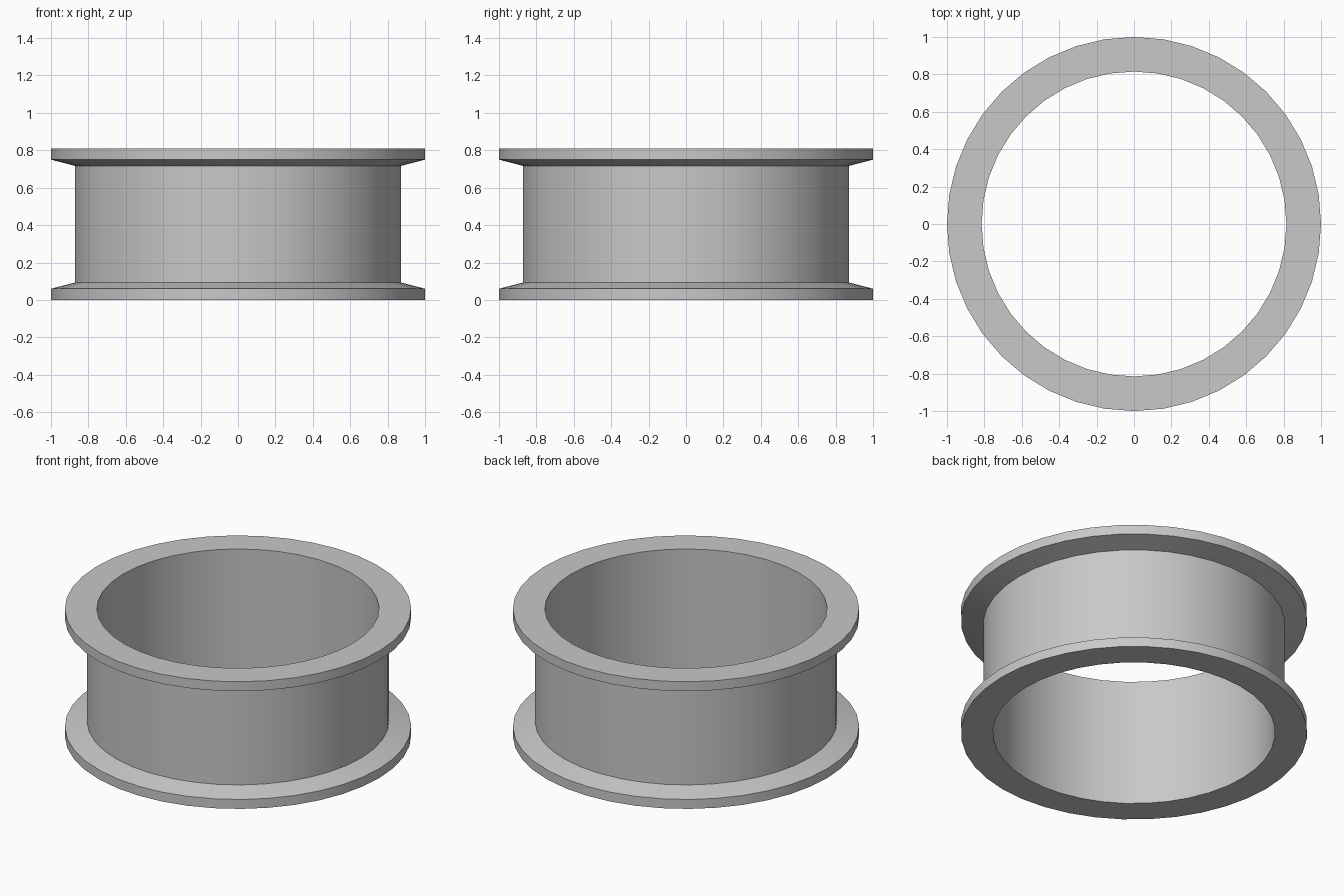
import bpy
import bmesh
import math

cube = bpy.data.objects.get("Cube")
if cube:
    bpy.data.objects.remove(cube, do_unlink=True)

SEGMENTS = 40
HEIGHT = 0.81
BORE, WALL, RIM = 0.815, 0.872, 1.0
LIP, SLOPE = 0.06, 0.093

# Single grey material
grey = bpy.data.materials.new("light grey")
grey.use_nodes = True
colour = (0.58, 0.58, 0.58, 1)
grey.diffuse_color = colour
grey.node_tree.nodes["Principled BSDF"].inputs["Base Color"].default_value = colour

# Closed cross-section: lower flange, then its mirror image for the upper one
lower = [(BORE, 0), (RIM, 0), (RIM, LIP), (WALL, SLOPE)]
profile = lower + [(r, HEIGHT - z) for r, z in reversed(lower)]

# Sweep the cross-section around the vertical axis
bm = bmesh.new()
rings = []
for i in range(SEGMENTS):
    a = math.tau * i / SEGMENTS
    rings.append([bm.verts.new((r * math.cos(a), r * math.sin(a), z)) for r, z in profile])
for i, ring in enumerate(rings):
    after = rings[(i + 1) % SEGMENTS]
    for j in range(len(profile)):
        k = (j + 1) % len(profile)
        bm.faces.new((ring[j], after[j], after[k], ring[k]))
bmesh.ops.recalc_face_normals(bm, faces=bm.faces)

mesh = bpy.data.meshes.new("flanged_ring")
bm.to_mesh(mesh)
bm.free()
mesh.materials.append(grey)
ring_object = bpy.data.objects.new("flanged_ring", mesh)
bpy.context.collection.objects.link(ring_object)

# Smooth round surfaces with crisp flange edges
bpy.ops.object.select_all(action="DESELECT")
ring_object.select_set(True)
bpy.context.view_layer.objects.active = ring_object
bpy.ops.object.shade_smooth_by_angle(angle=math.radians(30))
